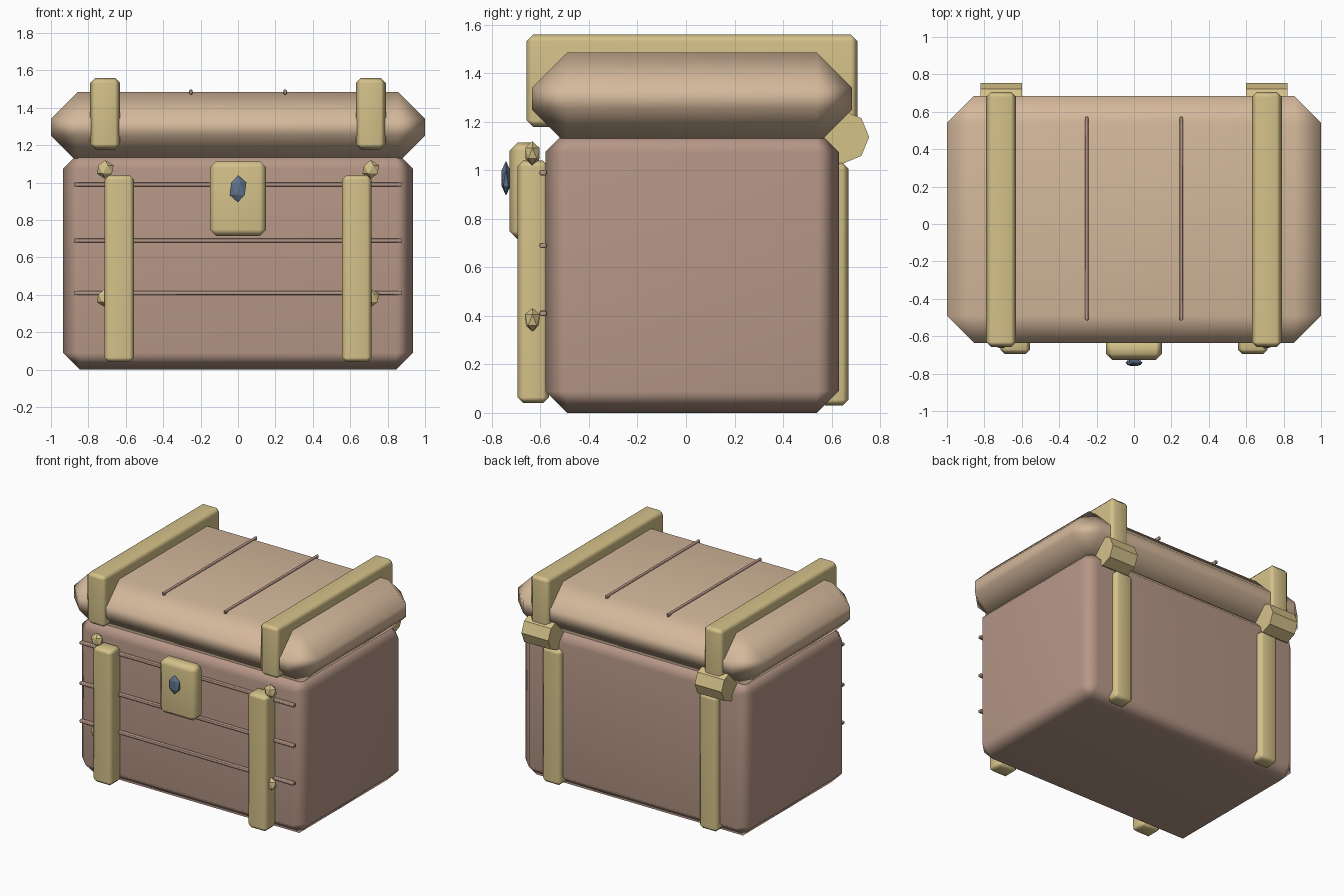
import bpy, bmesh, math
from mathutils import Matrix

if "Cube" in bpy.data.objects:
    bpy.data.objects.remove(bpy.data.objects["Cube"])


def material(name, rgb):
    m = bpy.data.materials.new(name)
    lin = [c / 12.92 if c <= 0.04045 else ((c + 0.055) / 1.055) ** 2.4
           for c in (v / 255 for v in rgb)]
    m.diffuse_color = (*lin, 1)
    m.use_nodes = True
    m.node_tree.nodes["Principled BSDF"].inputs["Base Color"].default_value = m.diffuse_color
    return m


BROWN = material("brown_wood", (182, 151, 135))
TAN = material("tan_wood", (212, 184, 155))
GOLD = material("brass", (213, 194, 138))
BLUE = material("blue_gem", (95, 116, 138))


def finish(name, bm, mat, smooth=False):
    me = bpy.data.meshes.new(name)
    bmesh.ops.recalc_face_normals(bm, faces=bm.faces[:])
    for f in bm.faces:
        f.smooth = smooth
    bm.to_mesh(me)
    bm.free()
    me.materials.append(mat)
    ob = bpy.data.objects.new(name, me)
    bpy.context.collection.objects.link(ob)
    if smooth:
        # large faces stay flat, shading rolls over the chamfers
        ob.modifiers.new("weighted", 'WEIGHTED_NORMAL')
    return ob


def box(name, x, y, z, chamfer, mat):
    """Chamfered box from (min, max) ranges on each axis."""
    bm = bmesh.new()
    size = [r[1] - r[0] for r in (x, y, z)]
    mid = [(r[0] + r[1]) / 2 for r in (x, y, z)]
    bmesh.ops.create_cube(bm, size=1, matrix=Matrix.Translation(mid) @ Matrix.Diagonal((*size, 1)))
    bmesh.ops.bevel(bm, geom=bm.edges[:], offset=chamfer, segments=1,
                    affect='EDGES', profile=0.5)
    return finish(name, bm, mat, True)


def stone(name, centre, radii, mat):
    """Faceted stud or gem."""
    bm = bmesh.new()
    bmesh.ops.create_icosphere(bm, subdivisions=1, radius=1,
                               matrix=Matrix.Translation(centre) @ Matrix.Diagonal((*radii, 1)))
    return finish(name, bm, mat)


def hinge(name, x):
    """Eight-sided barrel lying along x."""
    bm = bmesh.new()
    bmesh.ops.create_cone(bm, cap_ends=True, segments=8, radius1=0.11, radius2=0.11, depth=0.22,
                          matrix=Matrix.Translation((x, 0.645, 1.137))
                          @ Matrix.Rotation(math.pi / 2, 4, 'Y'))
    return finish(name, bm, GOLD)


# chest body and lid
box("chest_body", (-0.935, 0.935), (-0.58, 0.63), (0, 1.165), 0.09, BROWN)
box("lid", (-1, 1), (-0.635, 0.685), (1.105, 1.485), 0.145, TAN)

# plank ridges on the front and the lid
for i, z in enumerate((0.41, 0.69, 0.99)):
    box(f"front_ridge_{i}", (-0.878, 0.878), (-0.603, -0.575), (z - 0.011, z + 0.011), 0.004, BROWN)

for side, s in (("left", -1), ("right", 1)):
    def span(a, b):
        return tuple(sorted((s * a, s * b)))
    box(f"lid_ridge_{side}", span(0.243, 0.261), (-0.515, 0.575), (1.472, 1.497), 0.004, BROWN)
    # straps
    box(f"lid_strap_{side}", span(0.63, 0.79), (-0.658, 0.707), (1.178, 1.56), 0.028, GOLD)
    box(f"front_strap_{side}", span(0.555, 0.715), (-0.695, -0.565), (0.04, 1.04), 0.025, GOLD)
    box(f"back_strap_{side}", span(0.565, 0.72), (0.55, 0.67), (0.03, 1.03), 0.025, GOLD)
    # hinges and studs
    hinge(f"hinge_{side}", s * 0.71)
    for level, z in (("upper", 1.07), ("lower", 0.383)):
        stone(f"stud_{level}_{side}", (s * 0.71, -0.633, z), (0.05, 0.034, 0.05), GOLD)

# lock plate with gem
box("lock_plate", (-0.15, 0.15), (-0.727, -0.605), (0.715, 1.115), 0.034, GOLD)
stone("lock_gem", (0, -0.742, 0.967), (0.05, 0.021, 0.072), BLUE)
